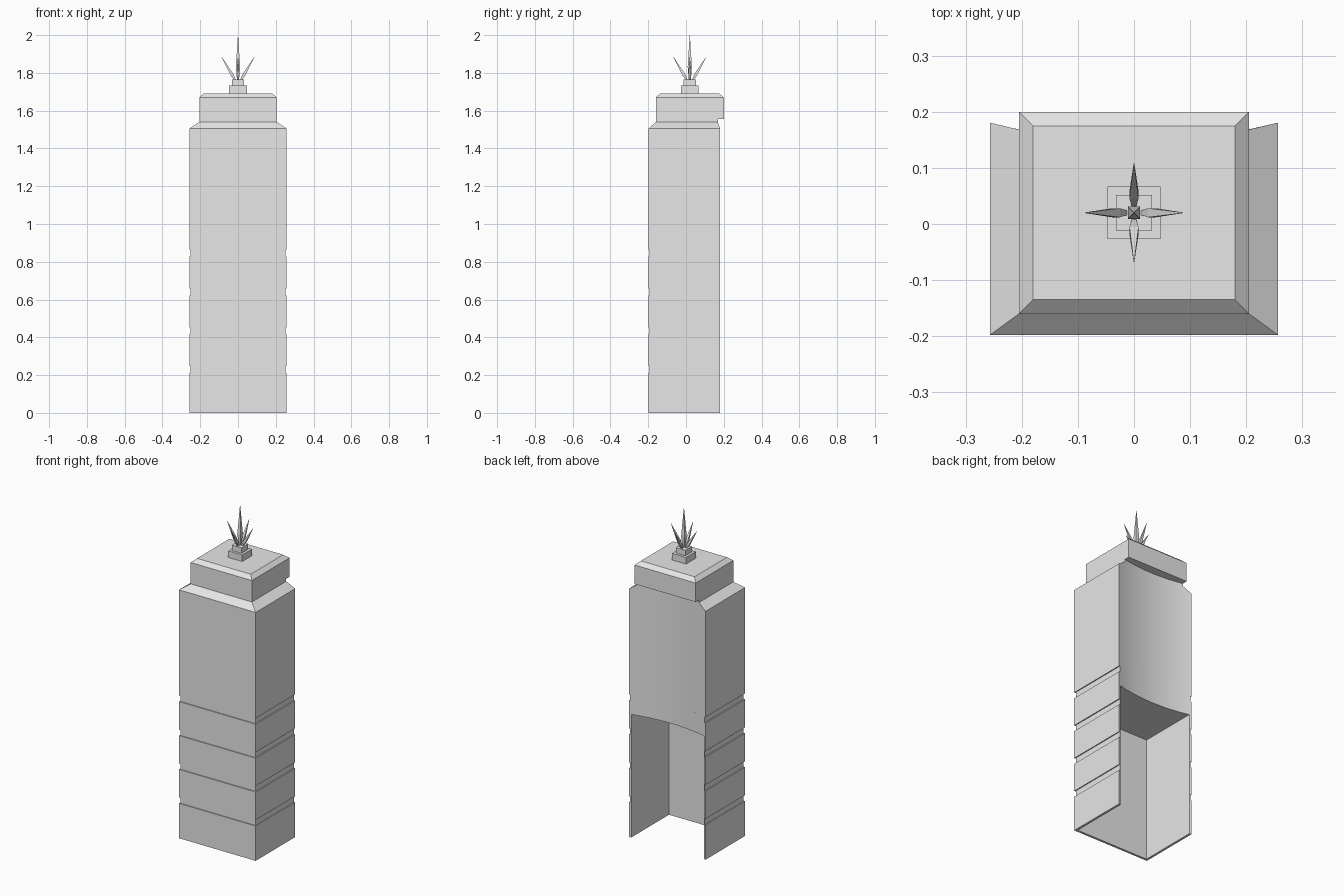
import bpy, bmesh, math
from mathutils import Vector, Matrix

old = bpy.data.objects.get("Cube")
if old:
    bpy.data.objects.remove(old, do_unlink=True)

stone = bpy.data.materials.new("grey stone")
stone.use_nodes = True
COLOUR = (0.8, 0.8, 0.8, 1)
stone.diffuse_color = COLOUR
stone.node_tree.nodes["Principled BSDF"].inputs["Base Color"].default_value = COLOUR

HALF_W, FRONT = 0.257, -0.198
WALL = 0.014
CAVITY_TOP = 0.745
FINIAL_Y = 0.02
BACK_RADIUS, BACK_CENTRE = 1.0, 1.147


def back_y(x):
    """Depth of the hollow-curved back at x."""
    return BACK_CENTRE - math.sqrt(BACK_RADIUS ** 2 - x * x)


def loft(name, sections, bottom=True, top=True, smooth=False):
    """Skin a stack of closed sections that share a point count."""
    bm = bmesh.new()
    rings = [[bm.verts.new(p) for p in s] for s in sections]
    n = len(rings[0])
    for a, b in zip(rings, rings[1:]):
        for i in range(n):
            j = (i + 1) % n
            bm.faces.new((a[i], a[j], b[j], b[i]))
    if bottom:
        bm.faces.new(rings[0][::-1])
    if top:
        bm.faces.new(rings[-1])
    mesh = bpy.data.meshes.new(name)
    bm.to_mesh(mesh)
    bm.free()
    mesh.materials.append(stone)
    obj = bpy.data.objects.new(name, mesh)
    bpy.context.collection.objects.link(obj)
    if smooth:
        bpy.ops.object.select_all(action='DESELECT')
        obj.select_set(True)
        bpy.context.view_layer.objects.active = obj
        bpy.ops.object.shade_smooth_by_angle(angle=math.radians(10))
    return obj


def solid_section(hw, front, z, steps=24):
    """Straight front and sides with a curved back."""
    xs = [hw - 2 * hw * i / steps for i in range(steps + 1)]
    return [(-hw, front, z), (hw, front, z)] + [(x, back_y(x), z) for x in xs]


def shell_section(hw, front, z):
    """Three thin walls open at the back."""
    iw, inner = HALF_W - WALL, FRONT + WALL
    return [(-hw, front, z), (hw, front, z), (hw, back_y(hw), z), (iw, back_y(iw), z),
            (iw, inner, z), (-iw, inner, z), (-iw, back_y(iw), z), (-hw, back_y(hw), z)]


def rect(hw, front, back, z):
    return [(-hw, front, z), (hw, front, z), (hw, back, z), (-hw, back, z)]


def grooved(bottoms, height=0.036, depth=0.006):
    """Inset and height pairs that step in and out at each groove."""
    for z in bottoms:
        yield from ((0, z), (depth, z), (depth, z + height), (0, z + height))


# Hollow lower shaft with three grooves
levels = [(0, 0), *grooved([0.211, 0.417, 0.622]), (0, CAVITY_TOP)]
loft("lower_shaft", [shell_section(HALF_W - d, FRONT + d, z) for d, z in levels], top=False)

# Solid upper shaft with one groove, sloped shoulder and neck
levels = [(0, CAVITY_TOP), *grooved([0.828]), (0, 1.505)]
sections = [solid_section(HALF_W - d, FRONT + d, z) for d, z in levels]
sections += [solid_section(0.205, -0.16, z) for z in (1.54, 1.555)]
loft("upper_shaft", sections, top=False, smooth=True)

# Bevelled cap overhanging the back
loft("cap", [rect(0.205, -0.16, 0.2, 1.555), rect(0.205, -0.16, 0.2, 1.67),
             rect(0.18, -0.135, 0.175, 1.692)])

# Stepped finial base
for name, r, low, high in (("finial_base", 0.047, 1.69, 1.732),
                           ("finial_block", 0.032, 1.73, 1.765)):
    loft(name, [rect(r, FINIAL_Y - r, FINIAL_Y + r, z) for z in (low, high)])


def spike(name, start, tip, width, swell):
    """Square needle, narrow at the foot and widest at the swell."""
    start, tip = Vector(start), Vector(tip)
    axis = tip - start
    turn = axis.to_track_quat('Z', 'Y').to_matrix()
    rings = []
    for t, r in ((0, width * 0.45), (swell, width), (1, 0.0006)):
        rings.append([start + axis * t + turn @ Vector(p) for p in rect(r, -r, r, 0)])
    loft(name, rings)


# Central needle and four leaning spikes
spike("centre_spike", (0, FINIAL_Y, 1.76), (0, FINIAL_Y, 2.0), 0.011, 0.3)
for i, side in enumerate(("left", "back", "right", "front")):
    out = Matrix.Rotation(i * math.pi / 2, 3, 'Z') @ Vector((1, 0, 0))
    foot = Vector((0, FINIAL_Y, 1.76)) + out * 0.014
    tip = Vector((0, FINIAL_Y, 1.885)) + out * 0.087
    spike(side + "_spike", foot, tip, 0.008, 0.25)
